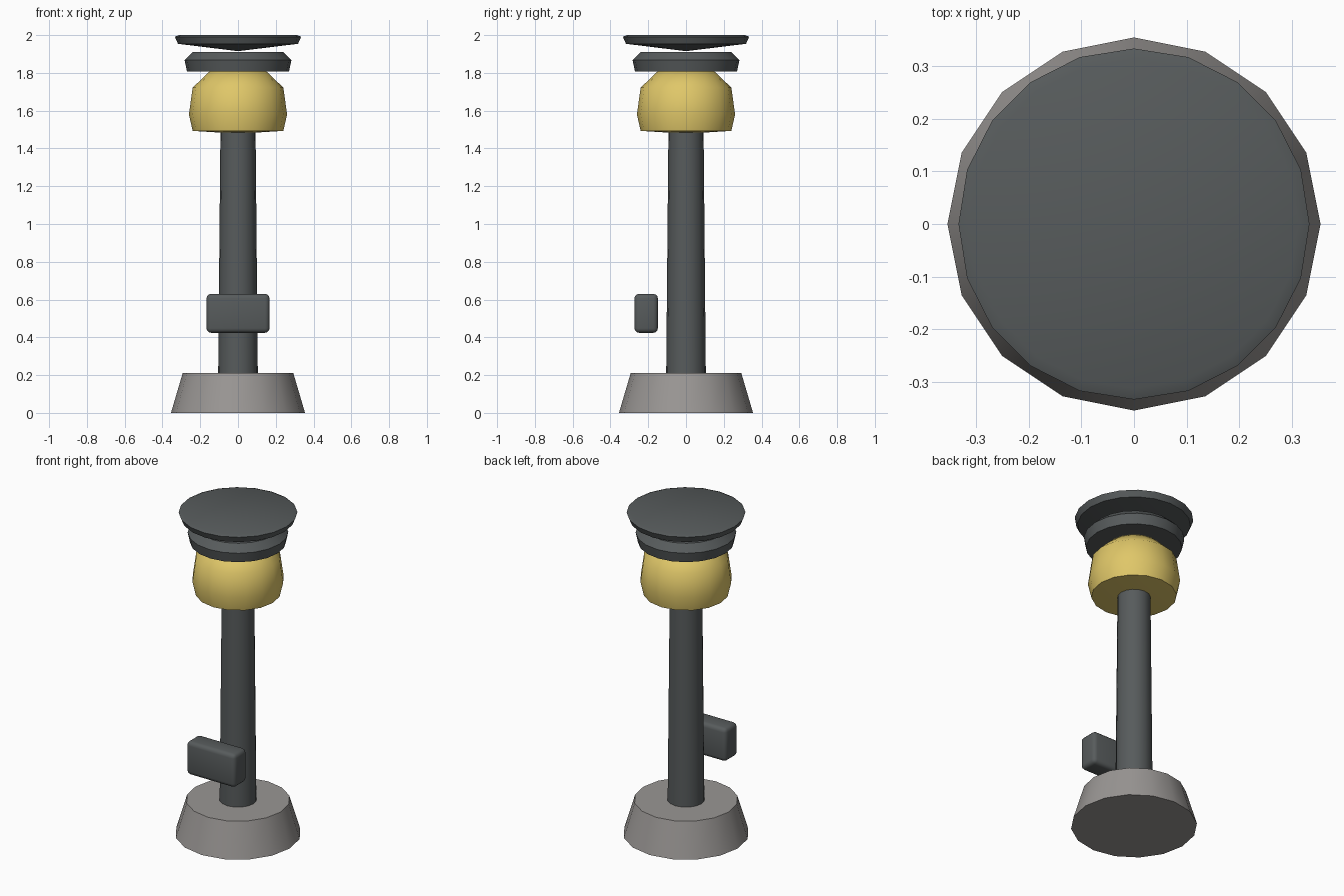
import bpy
import bmesh
import math

cube = bpy.data.objects.get("Cube")
if cube:
    bpy.data.objects.remove(cube, do_unlink=True)


def material(name, colour):
    mat = bpy.data.materials.new(name)
    mat.use_nodes = True
    mat.diffuse_color = (*colour, 1)
    mat.node_tree.nodes["Principled BSDF"].inputs["Base Color"].default_value = (*colour, 1)
    return mat


dark_metal = material("dark grey metal", (0.095, 0.105, 0.107))
concrete = material("warm grey concrete", (0.32, 0.305, 0.295))
lamp_glow = material("lamp yellow", (0.74, 0.57, 0.14))


def finish(bm, name, mat, angle):
    bmesh.ops.recalc_face_normals(bm, faces=bm.faces)
    mesh = bpy.data.meshes.new(name)
    bm.to_mesh(mesh)
    bm.free()
    mesh.materials.append(mat)
    obj = bpy.data.objects.new(name, mesh)
    bpy.context.collection.objects.link(obj)
    bpy.ops.object.select_all(action="DESELECT")
    obj.select_set(True)
    bpy.context.view_layer.objects.active = obj
    bpy.ops.object.shade_smooth_by_angle(angle=math.radians(angle))
    return obj


def lathe(name, profile, sides, mat, angle=35):
    """Closed solid from (radius, height) pairs; radius 0 makes a tip."""
    bm = bmesh.new()
    rings = []
    for r, z in profile:
        count = sides if r > 0 else 1
        rings.append([bm.verts.new((r * math.cos(math.tau * i / sides),
                                    r * math.sin(math.tau * i / sides), z))
                      for i in range(count)])
    for low, high in zip(rings, rings[1:]):
        for i in range(sides):
            j = (i + 1) % sides
            if len(low) == 1:
                bm.faces.new((low[0], high[j], high[i]))
            else:
                bm.faces.new((low[i], low[j], high[j], high[i]))
    for ring in (rings[0], rings[-1]):
        if len(ring) > 1:
            bm.faces.new(ring)
    return finish(bm, name, mat, angle)


# Foot and tapered post
lathe("base", [(0.355, 0), (0.293, 0.21)], 16, concrete)
lathe("post", [(0.105, 0.2), (0.093, 1.5)], 16, dark_metal)

# Glowing lamp globe with a shallow dished bottom
lathe("lamp_globe", [(0, 1.478), (0.24, 1.493), (0.26, 1.58),
                     (0.24, 1.722), (0.148, 1.81)], 16, lamp_glow, 50)

# Collar above the globe and lid on top
lathe("collar", [(0.27, 1.807), (0.283, 1.868), (0.24, 1.91)], 20, dark_metal)
lathe("lid", [(0, 1.915), (0.318, 1.954), (0.334, 1.991), (0.313, 2.0)], 20, dark_metal)

# Rounded box in front of the post
bm = bmesh.new()
bmesh.ops.create_cube(bm, size=1)
bmesh.ops.scale(bm, vec=(0.334, 0.124, 0.206), verts=bm.verts)
bmesh.ops.translate(bm, vec=(0, -0.211, 0.527), verts=bm.verts)
bmesh.ops.bevel(bm, geom=bm.edges[:], offset=0.024, segments=3, profile=0.5, affect="EDGES")
finish(bm, "front_box", dark_metal, 40)
